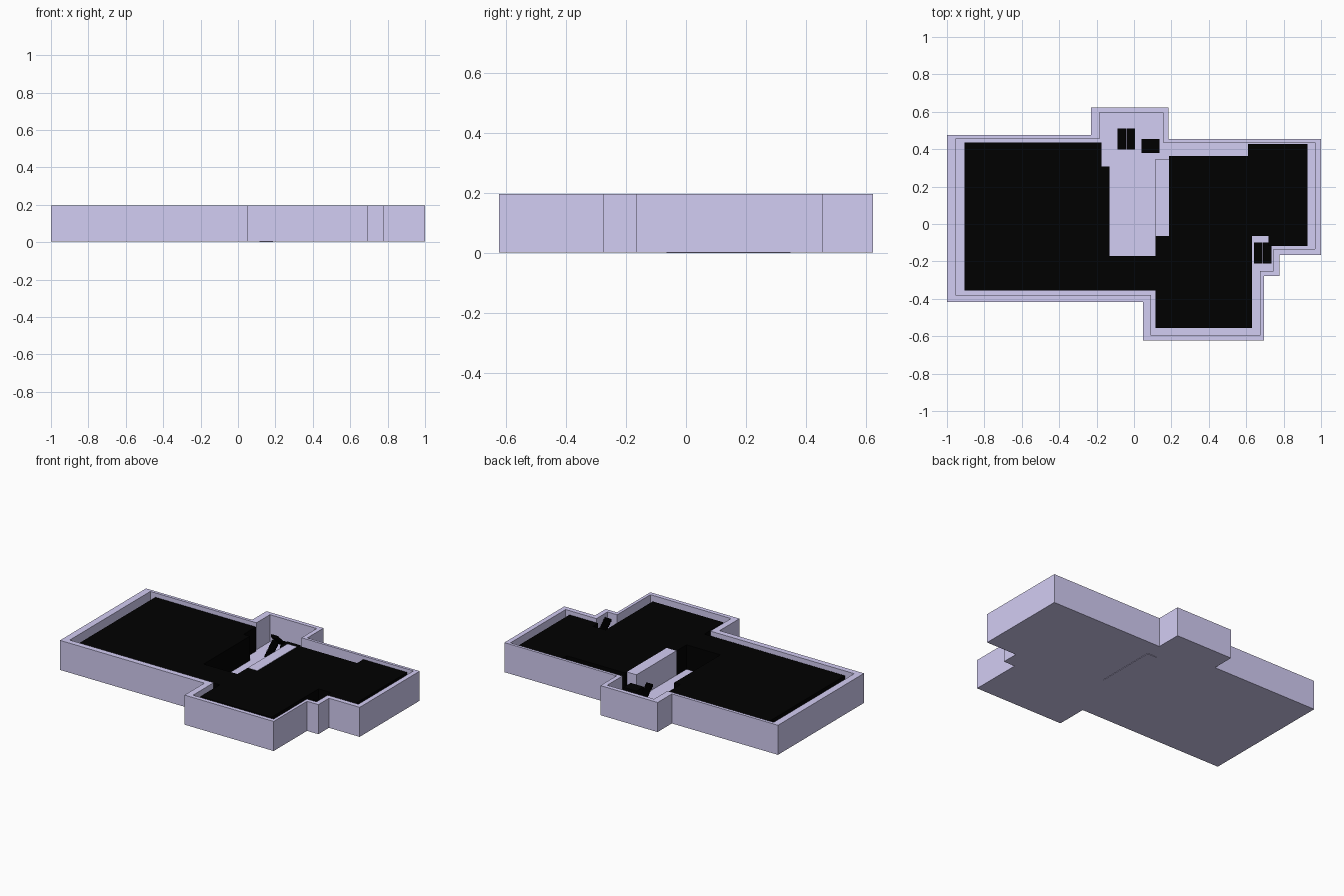
import bpy, bmesh

if "Cube" in bpy.data.objects:
    bpy.data.objects.remove(bpy.data.objects["Cube"])

FLOOR, DECK, TOP = 0.02, 0.18, 0.197


def material(name, rgb):
    m = bpy.data.materials.new(name)
    m.diffuse_color = (*rgb, 1)
    m.use_nodes = True
    m.node_tree.nodes["Principled BSDF"].inputs["Base Color"].default_value = m.diffuse_color
    return m


LAVENDER = material("lavender", (.65, .61, .9))
BLACK = material("black", (.0, .0, .0))


def finish(name, bm, mat):
    bmesh.ops.recalc_face_normals(bm, faces=bm.faces)
    me = bpy.data.meshes.new(name)
    bm.to_mesh(me)
    bm.free()
    me.materials.append(mat)
    ob = bpy.data.objects.new(name, me)
    bpy.context.collection.objects.link(ob)


def add_box(bm, x0, x1, y0, y1, z0, z1):
    v = [bm.verts.new((x, y, z)) for z in (z0, z1)
         for x, y in ((x0, y0), (x1, y0), (x1, y1), (x0, y1))]
    bm.faces.new(v[3::-1])
    bm.faces.new(v[4:])
    for i in range(4):
        j = (i + 1) % 4
        bm.faces.new((v[i], v[j], v[j + 4], v[i + 4]))


# Outer shell: base, perimeter wall and recessed floor
outer = [(-1, .475), (-.23, .475), (-.23, .623), (.185, .623), (.185, .455),
         (1, .455), (1, -.167), (.777, -.167), (.777, -.277), (.695, -.277),
         (.695, -.623), (.048, -.623), (.048, -.417), (-1, -.417)]
inner = [(-.955, .455), (-.185, .455), (-.185, .595), (.155, .595), (.155, .437),
         (.968, .437), (.968, -.135), (.745, -.135), (.745, -.25), (.675, -.25),
         (.675, -.595), (.09, -.595), (.09, -.38), (-.955, -.38)]
bm = bmesh.new()
loops = [[bm.verts.new((x, y, z)) for x, y in pts]
         for pts, z in ((outer, .003), (outer, TOP), (inner, TOP), (inner, FLOOR))]
for a, b in zip(loops, loops[1:]):
    for i in range(len(a)):
        j = (i + 1) % len(a)
        bm.faces.new((a[i], a[j], b[j], b[i]))
bm.faces.new(loops[0])
bm.faces.new(loops[3])
finish("perimeter_wall_and_floor", bm, LAVENDER)

# Long partition beside the corridor
bm = bmesh.new()
add_box(bm, .116, .186, -.065, .348, 0, DECK + .001)
finish("corridor_partition", bm, LAVENDER)


# Raised decks: each a solid block with a stepped outline
def deck(name, outline):
    bm = bmesh.new()
    face = bm.faces.new([bm.verts.new((x, y, FLOOR)) for x, y in outline])
    top = bmesh.ops.extrude_face_region(bm, geom=[face])["geom"]
    bmesh.ops.translate(bm, vec=(0, 0, DECK - FLOOR),
                        verts=[g for g in top if isinstance(g, bmesh.types.BMVert)])
    finish(name, bm, BLACK)


deck("left_deck", [(-.905, -.355), (-.13, -.355), (-.13, .308), (-.175, .308),
                   (-.175, .435), (-.905, .435)])
deck("middle_deck", [(-.13, -.355), (.115, -.355), (.115, -.17), (-.13, -.17)])
deck("right_deck", [(.115, -.555), (.63, -.555), (.63, -.065), (.72, -.065),
                    (.72, -.117), (.928, -.117), (.928, .428), (.61, .428),
                    (.61, .364), (.187, .364), (.187, -.065), (.115, -.065)])


# Half-turn stairs: one flight up to the back, one returning to the front
def stairs(name, x0, y0, width=.094, length=.112, steps=10):
    bm = bmesh.new()
    run, rise, w = length * .75 / steps, .08 / steps, width / 2 - .002
    for k in range(steps):
        y = y0 + k * run
        z = FLOOR + (k + 1) * rise
        add_box(bm, x0, x0 + w, y, y + run, max(FLOOR, z - .018), z)
        z = DECK - k * rise
        add_box(bm, x0 + width - w, x0 + width, y, y + run, z - .018, z)
    for x in (x0, x0 + width - w):
        add_box(bm, x, x + w, y0 + length * .75, y0 + length, .088, .1)
    finish(name, bm, BLACK)


stairs("back_stairs", -.088, .398)
stairs("side_stairs", .641, -.212)

# Small block next to the back stairs
bm = bmesh.new()
add_box(bm, .04, .135, .38, .455, FLOOR, .135)
finish("landing_block", bm, BLACK)
